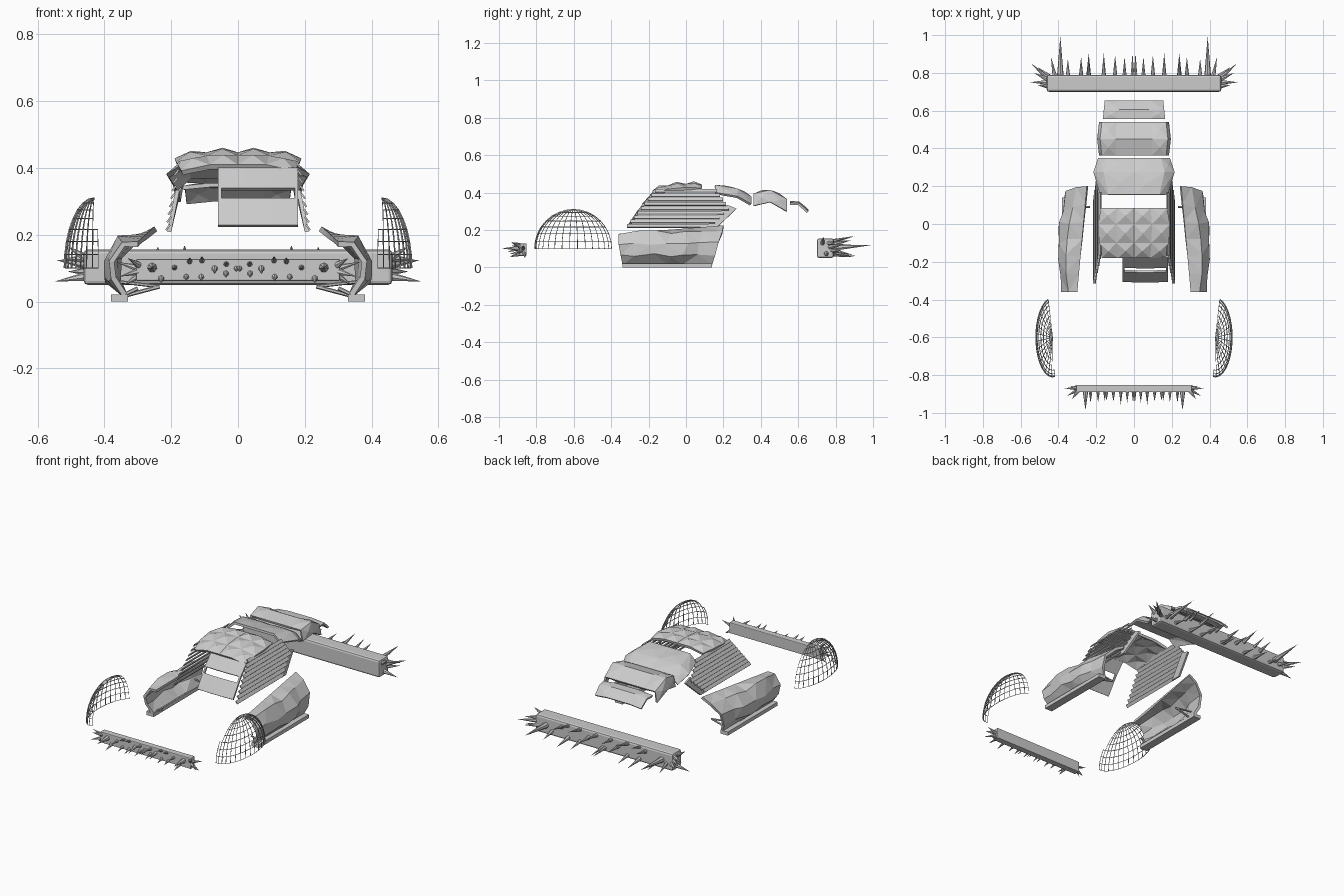
import bpy, bmesh, math, random
from mathutils import Vector, Matrix

if "Cube" in bpy.data.objects:
    bpy.data.objects.remove(bpy.data.objects["Cube"])

random.seed(4)


def finish(name, bm, thick=0, mirror=False, bevel=0):
    bmesh.ops.recalc_face_normals(bm, faces=bm.faces)
    me = bpy.data.meshes.new(name)
    bm.to_mesh(me)
    bm.free()
    ob = bpy.data.objects.new(name, me)
    bpy.context.collection.objects.link(ob)
    if thick:
        m = ob.modifiers.new("thickness", 'SOLIDIFY')
        m.thickness, m.offset = thick, -1
    if bevel:
        m = ob.modifiers.new("bevel", 'BEVEL')
        m.width, m.segments = bevel, 2
    if mirror:
        ob.modifiers.new("mirror", 'MIRROR')
    return ob


def grid(rows, bm=None, skip=lambda i, j: False):
    """Skin a grid of points given row by row."""
    bm = bm or bmesh.new()
    vs = [[bm.verts.new(p) for p in r] for r in rows]
    for i in range(len(vs) - 1):
        for j in range(len(vs[0]) - 1):
            if not skip(i, j):
                bm.faces.new((vs[i][j], vs[i][j + 1], vs[i + 1][j + 1], vs[i + 1][j]))
    bmesh.ops.delete(bm, geom=[v for v in bm.verts if not v.link_faces], context='VERTS')
    return bm


def prism(bm, center, size):
    m = Matrix.Translation(center) @ Matrix.Diagonal((*size, 1))
    bmesh.ops.create_cube(bm, size=1, matrix=m)


def strut(bm, a, b, r, r2=None, sides=6):
    a, b = Vector(a), Vector(b)
    d = b - a
    m = Matrix.Translation((a + b) / 2) @ d.to_track_quat('Z', 'Y').to_matrix().to_4x4()
    bmesh.ops.create_cone(bm, cap_ends=True, segments=sides, radius1=r,
                          radius2=r if r2 is None else r2, depth=d.length, matrix=m)


def plate(name, stations, cols, drop, poke, thick, skip_poke=()):
    """Roof style plate: stations are (y, z, half width), cols are width fractions."""
    rows = []
    for y, z, w in stations:
        rows.append([(c * w, y, z - (drop if abs(c) == 1 else 0)) for c in cols])
    bm = grid(rows)
    bmesh.ops.recalc_face_normals(bm, faces=bm.faces)
    if sum(f.normal.z for f in bm.faces) < 0:
        bmesh.ops.reverse_faces(bm, faces=bm.faces)
    bm.faces.ensure_lookup_table()
    n = len(cols) - 1
    faces = [f for k, f in enumerate(bm.faces) if k % n not in skip_poke]
    bmesh.ops.poke(bm, faces=faces, offset=poke)
    me = finish(name, bm, thick)
    if sum(p.normal.z for p in me.data.polygons) < 0:
        me.data.flip_normals()


# roof and rear deck armour
plate("roof_plate", [(-.18, .41, .17), (-.1, .437, .185), (0, .447, .19), (.085, .443, .175)],
      (-1, -.5, 0, .5, 1), .018, .016, .016)
plate("rear_window_plate", [(.155, .442, .18), (.275, .422, .215), (.35, .38, .19)],
      (-1, -.75, 0, .75, 1), .04, .005, .014)
plate("engine_cover", [(.362, .395, .185), (.45, .415, .195), (.54, .365, .185)],
      (-1, -.92, -.5, .5, .92, 1), .065, .008, .014, (2,))
plate("tail_plate", [(.555, .355, .165), (.605, .352, .16), (.655, .308, .155)],
      (-1, -.5, .5, 1), .008, .005, .012, (1,))

# windscreen plate with a viewing slot
xs = (-.06, -.05, .02, .1, .17, .18)
prof = ((-.18, .402), (-.235, .34), (-.256, .31), (-.31, .23))
rows = [[(x, y + .25 * (x - .06) ** 2, z) for x in xs] for y, z in prof]
finish("windscreen_plate", grid(rows, skip=lambda i, j: i == 1 and 0 < j < 4), .012)

# side window louvres and rear pillar strip
bm = bmesh.new()
for k in range(9):
    z = .22 + k * .0235
    t = (z - .22) / .19
    y0 = -.315 + .15 * t
    y1 = .13 + .1 * min(t / .5, 1) - .065 * max(0, (t - .5) / .5)
    x = .212 - .03 * t
    pts = [(x + .002, -.008), (x + .006, -.004), (x - .006, .012), (x - .01, .008)]
    pts.append(pts[0])
    grid([[(px, y0, z + pz) for px, pz in pts], [(px, y1, z + pz) for px, pz in pts]], bm)
bmesh.ops.remove_doubles(bm, verts=bm.verts, dist=1e-5)
bmesh.ops.holes_fill(bm, edges=bm.edges)
finish("side_louvres", bm, mirror=True)
finish("pillar_strips", grid([[(.212, .10, .21), (.212, .16, .21)],
                              [(.187, .22, .335), (.187, .27, .315)]]), .012, True)

# faceted side armour: cross section blends from front to rear
front = ((.30, -.36, .18), (.352, -.36, .188), (.388, -.36, .13), (.388, -.35, .07), (.345, -.34, .015))
rear = ((.25, .2, .225), (.305, .195, .195), (.365, .175, .125), (.372, .155, .065), (.345, .14, .015))
rows = []
for i in range(7):
    t = i / 6
    row = []
    for j, (a, b) in enumerate(zip(front, rear)):
        p = Vector(a).lerp(Vector(b), t)
        if 0 < j < 4:
            p.x += .018 * math.sin(math.pi * t) + random.uniform(-.009, .009)
            p.z += random.uniform(-.012, .012)
            if 0 < i < 6:
                p.y += random.uniform(-.02, .02)
        row.append(p)
    rows.append(row)
bm = grid(rows)
bmesh.ops.triangulate(bm, faces=bm.faces)
finish("side_armour", bm, .016, True)

# side armour runners and mounting struts
bm = bmesh.new()
prism(bm, (.355, -.1, .011), (.05, .48, .022))
for y in (-.3, .09):
    strut(bm, (.36, y, .012), (.235, y, .045) if y > 0 else (.30, y, .04), .006)
strut(bm, (.36, .09, .06), (.235, .09, .045), .005)
finish("side_runners", bm, mirror=True)

# wire cages over the front wheels
bm = bmesh.new()
rows = []
for i in range(8):
    e = math.radians(90 * i / 8)
    rows.append([(.43 + .09 * math.cos(a) * math.cos(e), -.6 + .21 * math.sin(a) * math.cos(e),
                  .10 + .21 * math.sin(e)) for a in (math.radians(-98 + 11.5 * j) for j in range(16))])
rows.append([(.43, -.6, .31)] * 16)
grid(rows, bm, skip=lambda i, j: j == 0 and i > 2)
bmesh.ops.remove_doubles(bm, verts=bm.verts, dist=1e-5)
cage = finish("wheel_cages", bm)
w = cage.modifiers.new("wire", 'WIREFRAME')
w.thickness, w.use_even_offset = .005, False
cage.modifiers.new("mirror", 'MIRROR')

# bumper bars
for name, c, s in (("rear_bumper", (0, .745, .103), (.924, .09, .105)),
                   ("front_bumper", (0, -.871, .095), (.61, .038, .066))):
    bm = bmesh.new()
    prism(bm, c, s)
    finish(name, bm, bevel=.012 if s[1] > .05 else .004)

# rear spikes: (x, z, length, rise, radius), mirrored
bm = bmesh.new()
for x, z, l, dz, r in ((.39, .105, .21, .015, .018), (.35, .08, .09, -.02, .012), (.28, .125, .10, .02, .012),
                       (.24, .07, .12, -.015, .013), (.24, .14, .09, .025, .01), (.16, .14, .12, .028, .012),
                       (.16, .07, .1, -.015, .011), (.1, .11, .11, 0, .012), (.05, .135, .1, .01, .011),
                       (.008, .075, .12, -.01, .01), (.42, .09, .1, -.02, .012)):
    strut(bm, (x, .785, z), (x + (.02 if x > .4 else 0), .785 + l, z + dz), r, 0, 7)
for a, b in (((.455, .77, .11), (.545, .85, .125)), ((.455, .75, .075), (.55, .75, .06)),
             ((.45, .78, .09), (.51, .83, .09)), ((.455, .73, .13), (.51, .735, .165)),
             ((.455, .765, .13), (.53, .80, .125))):
    strut(bm, a, b, .014, 0, 7)
finish("rear_spikes", bm, mirror=True)

# front spikes
bm = bmesh.new()
for x, z, l, dz, r in ((.257, .102, .1, 0, .015), (.19, .102, .06, 0, .009), (.155, .075, .05, -.012, .009),
                       (.145, .12, .05, .012, .009), (.108, .122, .05, .014, .009), (.11, .075, .05, -.014, .009),
                       (.07, .1, .07, -.018, .01), (.035, .112, .05, .006, .009), (.036, .085, .06, -.014, .009),
                       (.005, .1, .06, -.012, .008), (.23, .07, .06, -.015, .01)):
    strut(bm, (x, -.886, z), (x, -.886 - l, z + dz), r, 0, 7)
for a, b in (((.3, -.87, .1), (.37, -.87, .12)), ((.3, -.88, .09), (.355, -.91, .075)),
             ((.3, -.865, .075), (.34, -.86, .05)), ((.298, -.885, .11), (.33, -.93, .13))):
    strut(bm, a, b, .011, 0, 7)
finish("front_spikes", bm, mirror=True)
